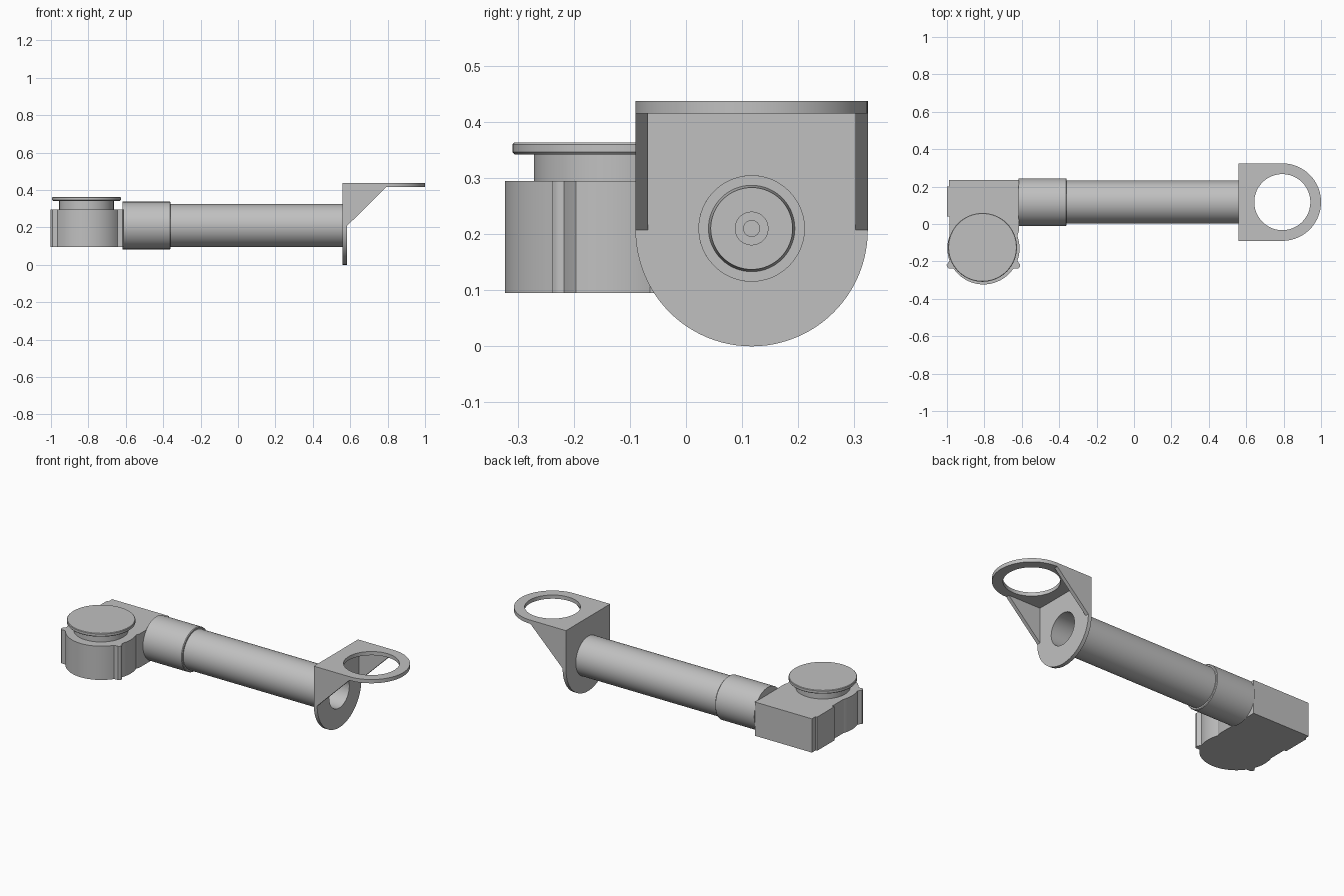
import bpy, bmesh, math
from mathutils import Matrix, Vector

cube = bpy.data.objects.get("Cube")
if cube:
    bpy.data.objects.remove(cube)

grey = bpy.data.materials.new("light grey")
grey.use_nodes = True
COLOUR = (0.53, 0.53, 0.53, 1)
grey.diffuse_color = COLOUR
grey.node_tree.nodes["Principled BSDF"].inputs["Base Color"].default_value = COLOUR

# Local (x, y, z) becomes world (z, x, y), so local z runs along the arm
ALONG_X = Matrix(((0, 0, 1, 0), (1, 0, 0, 0), (0, 1, 0, 0), (0, 0, 0, 1)))
# Local (x, y, z) becomes world (x, -z, y), for side profiles
SIDE = Matrix.Rotation(math.pi / 2, 4, 'X')


def finish(name, bm, matrix):
    """Turn a bmesh into a shaded object."""
    bm.transform(matrix)
    bmesh.ops.recalc_face_normals(bm, faces=bm.faces[:])
    mesh = bpy.data.meshes.new(name)
    bm.to_mesh(mesh)
    bm.free()
    mesh.materials.append(grey)
    obj = bpy.data.objects.new(name, mesh)
    bpy.context.collection.objects.link(obj)
    bpy.ops.object.select_all(action='DESELECT')
    obj.select_set(True)
    bpy.context.view_layer.objects.active = obj
    bpy.ops.object.shade_smooth_by_angle(angle=math.radians(30))
    return obj


def arc(cx, cy, r, start, end, n=48):
    return [(cx + r * math.cos(a), cy + r * math.sin(a))
            for a in (math.radians(start + (end - start) * i / n) for i in range(n + 1))]


def slab(name, loops, low, high, matrix=Matrix()):
    """Extrude an outline, with optional holes, from low to high."""
    bm = bmesh.new()
    edges = []
    for loop in loops:
        vs = [bm.verts.new((x, y, low)) for x, y in loop]
        edges += [bm.edges.new((a, b)) for a, b in zip(vs, vs[1:] + vs[:1])]
    bmesh.ops.triangle_fill(bm, edges=edges, use_beauty=True, normal=(0, 0, 1))
    result = bmesh.ops.extrude_face_region(bm, geom=bm.faces[:])
    top = [v for v in result["geom"] if isinstance(v, bmesh.types.BMVert)]
    bmesh.ops.translate(bm, verts=top, vec=(0, 0, high - low))
    return finish(name, bm, matrix)


def lathe(name, profile, centre, matrix=Matrix(), steps=64):
    """Revolve (radius, height) points about local z."""
    bm = bmesh.new()
    vs = [bm.verts.new((r, 0, h)) for r, h in profile]
    edges = [bm.edges.new(pair) for pair in zip(vs, vs[1:])]
    bmesh.ops.spin(bm, geom=vs + edges, axis=(0, 0, 1), cent=(0, 0, 0),
                   angle=math.tau, steps=steps)
    bmesh.ops.remove_doubles(bm, verts=bm.verts[:], dist=0.0001)
    return finish(name, bm, Matrix.Translation(Vector(centre)) @ matrix)


AY, AZ = 0.117, 0.21      # arm axis
R = 0.207                 # bracket half width
PLATE = 0.56              # back of the bracket
TOP, T = 0.437, 0.022     # bracket top and sheet thickness
RING_X = 1 - R

# Bracket: upright plate, ring plate and two gussets
slab("bracket_upright", [
    [(AY + R, TOP - T), (AY - R, TOP - T)] + arc(AY, R, R, 180, 360),
    arc(AY, AZ, 0.094, 0, 360)[:-1]], PLATE, PLATE + T, ALONG_X)
slab("bracket_ring_plate", [
    [(PLATE, AY + R), (PLATE, AY - R)] + arc(RING_X, AY, R, -90, 90),
    arc(RING_X, AY, 0.15, 0, 360)[:-1]], TOP - T, TOP)
gusset = [(PLATE + T, R), (RING_X, TOP - T), (PLATE + T, TOP - T)]
for name, y in (("right_gusset", AY - R), ("left_gusset", AY + R - T)):
    slab(name, [gusset], -y - T, -y, SIDE)

# Arm tube with an open bore, and the collar around its inner end
axis = (0, AY, AZ)
lathe("arm_tube", [(0.094, -0.6), (0.115, -0.6), (0.115, PLATE),
                   (0.094, PLATE), (0.094, -0.6)], axis, ALONG_X)
lathe("arm_collar", [(0, -0.618), (0.127, -0.618), (0.127, -0.364), (0.123, -0.36),
                     (0.115, -0.36)], axis, ALONG_X)

# Stepped drive hub at the bottom of the bore
lathe("drive_hub", [(0, -0.61), (0.094, -0.61), (0.094, -0.4), (0.077, -0.4),
                    (0.073, -0.36), (0.03, -0.36), (0.03, -0.33), (0.015, -0.33),
                    (0.015, -0.32), (0, -0.32)], axis, ALONG_X)

# Elbow housing: square block flowing into a round drum with two small ribs
CX, CY = -0.805, -0.13
drum = []
for deg in range(160, 381, 2):
    bump = sum(math.exp(-((deg - rib) / 5) ** 4) for rib in (207, 333))
    r = 0.193 + 0.025 * bump
    drum.append((CX + r * math.cos(math.radians(deg)), CY + r * math.sin(math.radians(deg))))
block = [(-0.616, 0.235), (-0.99, 0.235), (-0.99, 0.2), (-1, 0.2), (-1, 0.04), (-0.986, 0.04)]
slab("elbow_housing", [block + drum + [(-0.616, -0.04)]], 0.095, 0.295)

# Turntable: narrow neck and wide lid with softened rims
lathe("turntable", [(0, 0.29), (0.146, 0.29), (0.146, 0.342), (0.18, 0.342), (0.184, 0.346),
                    (0.184, 0.36), (0.181, 0.363), (0, 0.363)], (-0.81, -0.125, 0))
